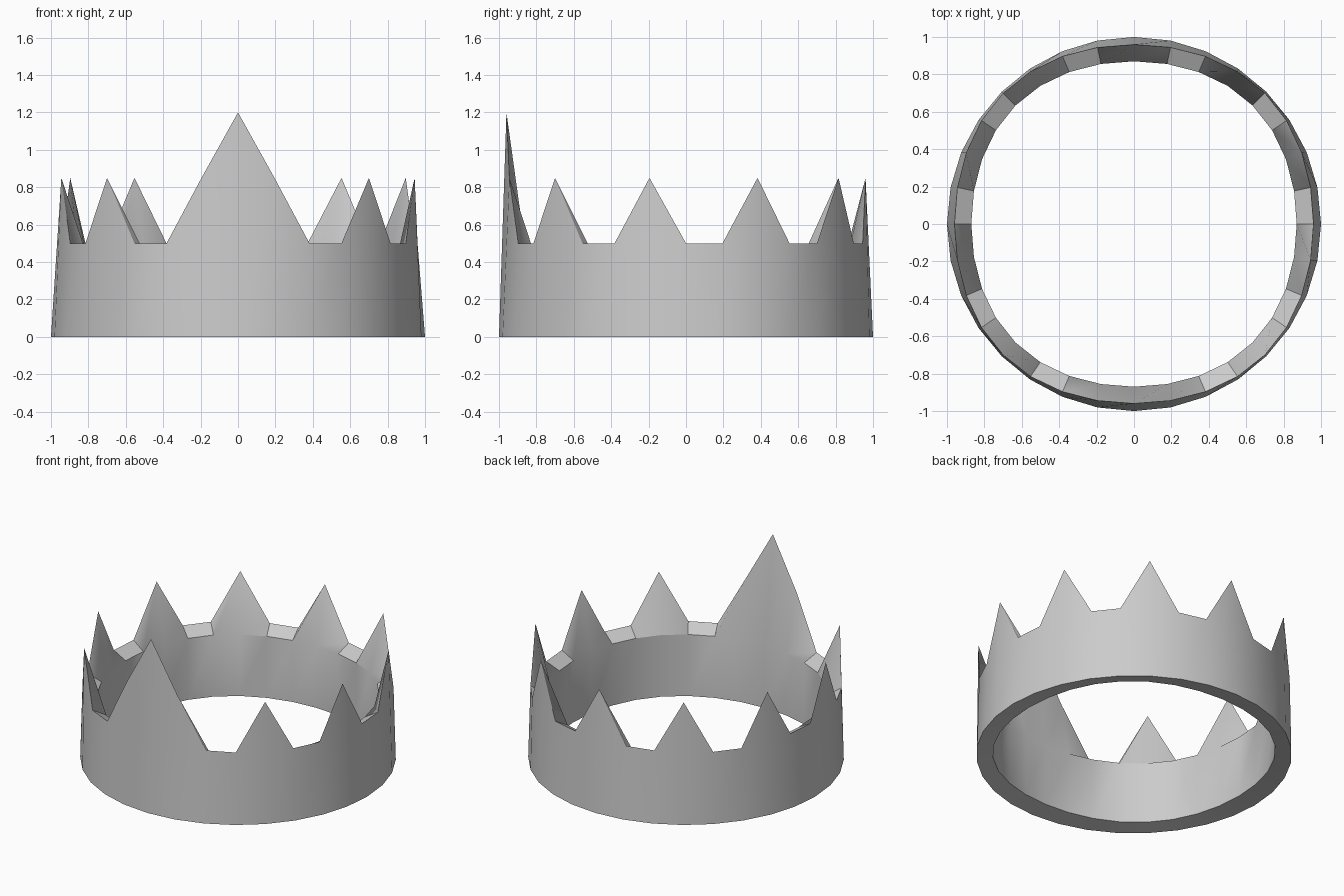
import bpy, bmesh, math

if "Cube" in bpy.data.objects:
    bpy.data.objects.remove(bpy.data.objects["Cube"])

N = 32  # sides of the ring


def ring_point(step, scale, squeeze):
    """Point on a circle whose outermost sides are pressed in slightly."""
    a = math.radians(90) + step * math.tau / N
    return [scale * c - squeeze * c ** 5 for c in (math.cos(a), math.sin(a))]


def top_height(step):
    # step 0 is the back; the tall point sits at step 16 (front)
    d = abs((step + N // 2) % N - N // 2)
    if d >= 14:
        return 0.5 + 0.35 * (d - 14)
    return 0.85 if d % 3 == 0 else 0.5


bm = bmesh.new()
columns = []
for i in range(N):
    bottom_out = ring_point(i, 1.0, 0.0)
    top_out = ring_point(i, 1.0, 0.04)
    inner = ring_point(i, 0.905, 0.035)
    # outer foot, jagged top edge, inner ledge, inner foot
    columns.append([bm.verts.new(p) for p in (
        (*bottom_out, 0), (*top_out, top_height(i)),
        (*inner, 0.45), (*inner, 0.02))])

for i in range(N):
    a, b = columns[i], columns[(i + 1) % N]
    for k in range(4):
        m = (k + 1) % 4
        bm.faces.new((a[k], b[k], b[m], a[m]))
bmesh.ops.recalc_face_normals(bm, faces=bm.faces)

# crown band with points
mesh = bpy.data.meshes.new("crown")
bm.to_mesh(mesh)
bm.free()
crown = bpy.data.objects.new("crown", mesh)
bpy.context.collection.objects.link(crown)
bpy.context.view_layer.objects.active = crown
crown.select_set(True)
bpy.ops.object.shade_smooth_by_angle(angle=math.radians(30))
